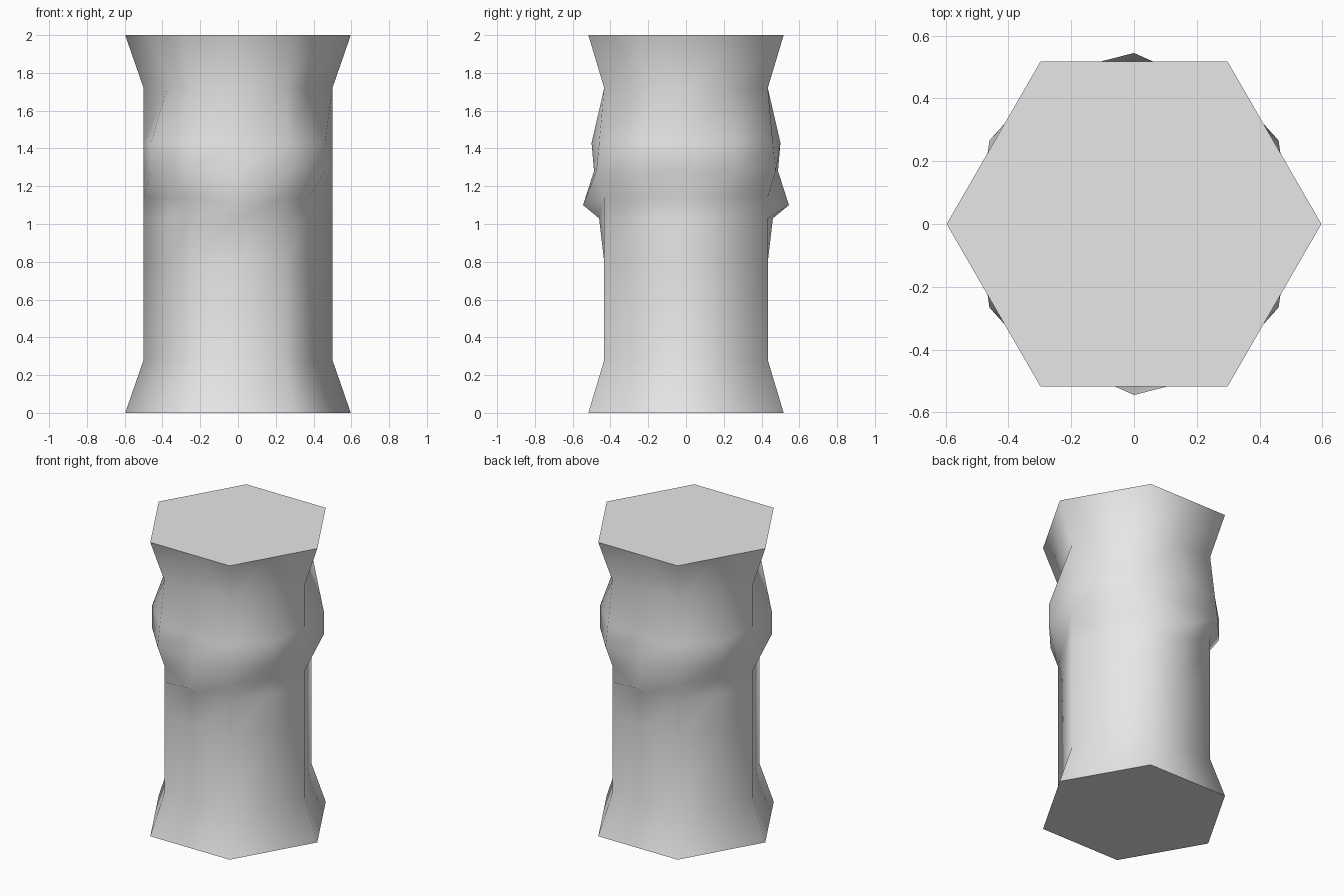
import bpy, bmesh
from math import cos, sin, pi

if "Cube" in bpy.data.objects:
    bpy.data.objects.remove(bpy.data.objects["Cube"], do_unlink=True)

SIDE = 0.5            # corner radius of the plain hexagonal shaft
APO = SIDE * cos(pi / 6)
FLARE = 0.597 / SIDE  # widening at both ends

# Each ring: height, then radius of side corner, diagonal face middle,
# front corner and front face middle
RINGS = [
    (0.0, SIDE * FLARE, APO * FLARE, SIDE * FLARE, APO * FLARE),
    (0.28, SIDE, APO, SIDE, APO),
    (0.80, SIDE, APO, SIDE, APO),
    (1.03, SIDE, APO, SIDE, 0.46),
    (1.14, SIDE, APO, SIDE, 0.545),
    (1.28, SIDE, 0.532, 0.548, 0.487),
    (1.43, SIDE, 0.532, 0.531, 0.50),
    (1.72, SIDE, APO, SIDE, APO),
    (2.0, SIDE * FLARE, APO * FLARE, SIDE * FLARE, APO * FLARE),
]
QUARTER = [0, 1, 2, 3, 2, 1]   # profile used at each 30 degree step, per half turn

bm = bmesh.new()
rings = []
for z, *radii in RINGS:
    ring = []
    for i in range(12):
        kind = QUARTER[i % 6]
        r = radii[kind]
        # the front and back ridge sits a little lower than its ring
        height = 1.10 if (kind == 3 and z == 1.14) else z
        a = i * pi / 6
        ring.append(bm.verts.new((r * cos(a), r * sin(a), height)))
    rings.append(ring)

# Smooth shaft walls
for low, high in zip(rings, rings[1:]):
    for i in range(12):
        j = (i + 1) % 12
        bm.faces.new((low[i], low[j], high[j], high[i])).smooth = True

# Flat end caps with sharp rims
for cap in (rings[0][::-1], rings[-1]):
    face = bm.faces.new(cap)
    face.smooth = False
    for edge in face.edges:
        edge.smooth = False

mesh = bpy.data.meshes.new("column")
bm.to_mesh(mesh)
bm.free()
column = bpy.data.objects.new("column", mesh)
bpy.context.collection.objects.link(column)

# Plain grey stone
stone = bpy.data.materials.new("light_grey")
stone.use_nodes = True
colour = (0.8, 0.8, 0.8, 1.0)
stone.diffuse_color = colour
stone.node_tree.nodes["Principled BSDF"].inputs["Base Color"].default_value = colour
mesh.materials.append(stone)
